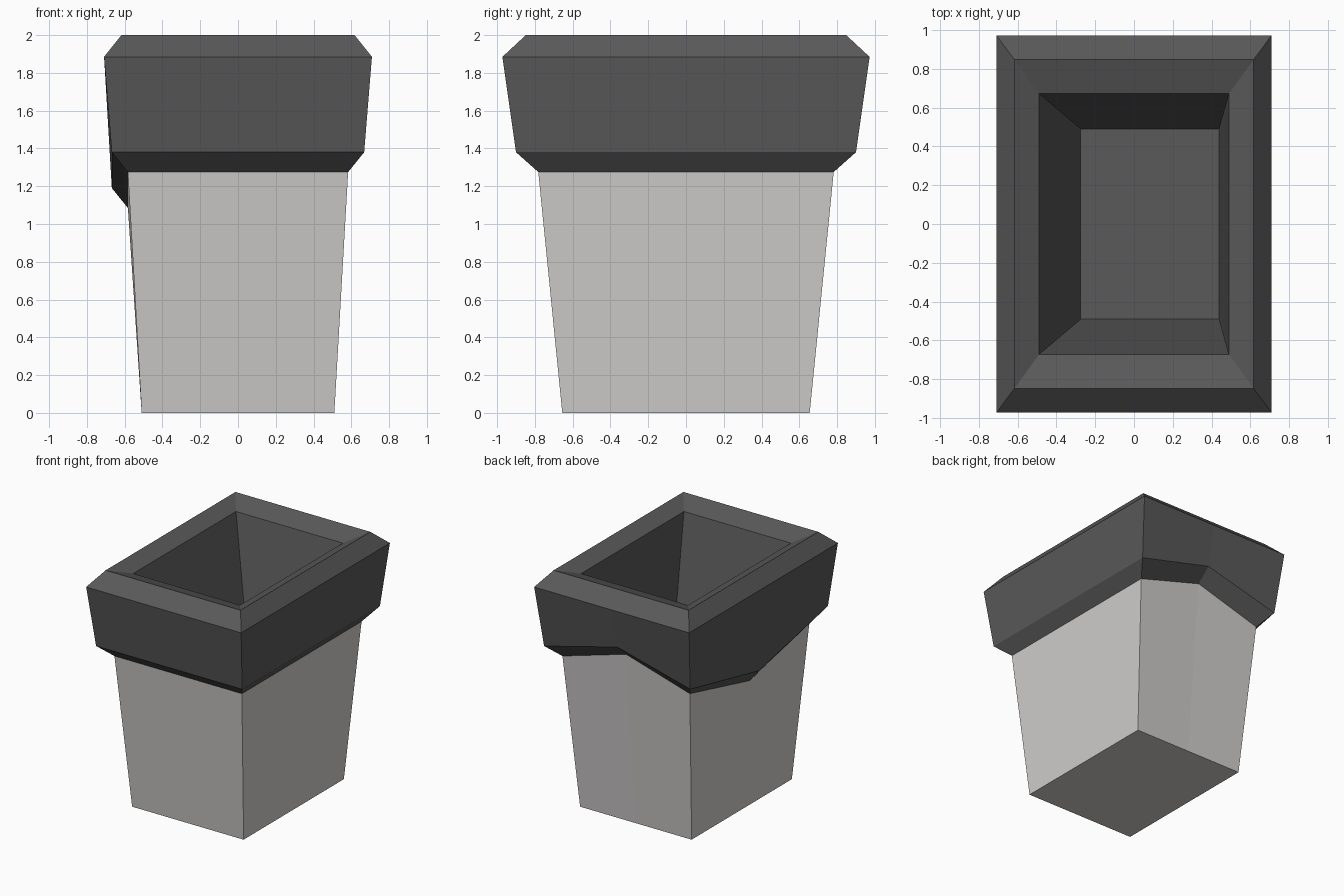
import bpy
import bmesh

if "Cube" in bpy.data.objects:
    bpy.data.objects.remove(bpy.data.objects["Cube"])


def material(name, rgb):
    m = bpy.data.materials.new(name)
    m.diffuse_color = (*rgb, 1.0)
    m.use_nodes = True
    m.node_tree.nodes["Principled BSDF"].inputs["Base Color"].default_value = m.diffuse_color
    return m


LIGHT = material("light grey", (0.63, 0.615, 0.605))
DARK = material("dark grey", (0.10, 0.10, 0.10))

BACK_LIFT = 0.17   # the collar's lower edge rises in the middle of the back
LEFT_DROP = 0.19   # and sags in the middle of the left side


def ring(bm, hx, hy, z, wavy=False, shift=0.0):
    """Rectangle of eight vertices: corners and side middles."""
    verts = []
    for sx, sy in ((-1, -1), (0, -1), (1, -1), (1, 0),
                   (1, 1), (0, 1), (-1, 1), (-1, 0)):
        dz = 0.0
        if wavy and (sx, sy) == (0, 1):
            dz = BACK_LIFT
        if wavy and (sx, sy) == (-1, 0):
            dz = -LEFT_DROP
        verts.append(bm.verts.new((sx * hx + shift, sy * hy, z + dz)))
    return verts


def loft(name, rings, mat, cap_first=False, cap_last=False):
    """Skin a stack of rectangular rings into one flat-shaded object."""
    bm = bmesh.new()
    loops = [ring(bm, *r) for r in rings]
    for a, b in zip(loops, loops[1:]):
        for i in range(8):
            j = (i + 1) % 8
            bm.faces.new((a[i], a[j], b[j], b[i]))
    if cap_first:
        bm.faces.new(loops[0][::-1])
    if cap_last:
        bm.faces.new(loops[-1])
    mesh = bpy.data.meshes.new(name)
    bm.to_mesh(mesh)
    bm.free()
    mesh.materials.append(mat)
    obj = bpy.data.objects.new(name, mesh)
    bpy.context.collection.objects.link(obj)
    return obj


# Tapered bin body
loft("bin_body", [
    (0.51, 0.655, 0.0),
    (0.583, 0.782, 1.275, True),
], LIGHT, cap_first=True)

# Folded bag collar: outside, rim, then sunken bag interior
loft("bag_collar", [
    (0.583, 0.782, 1.275, True),
    (0.668, 0.90, 1.38, True),
    (0.709, 0.972, 1.885),
    (0.617, 0.848, 2.0),
    (0.489, 0.672, 1.94),
    (0.357, 0.491, 1.15, False, 0.082),
], DARK, cap_last=True)
